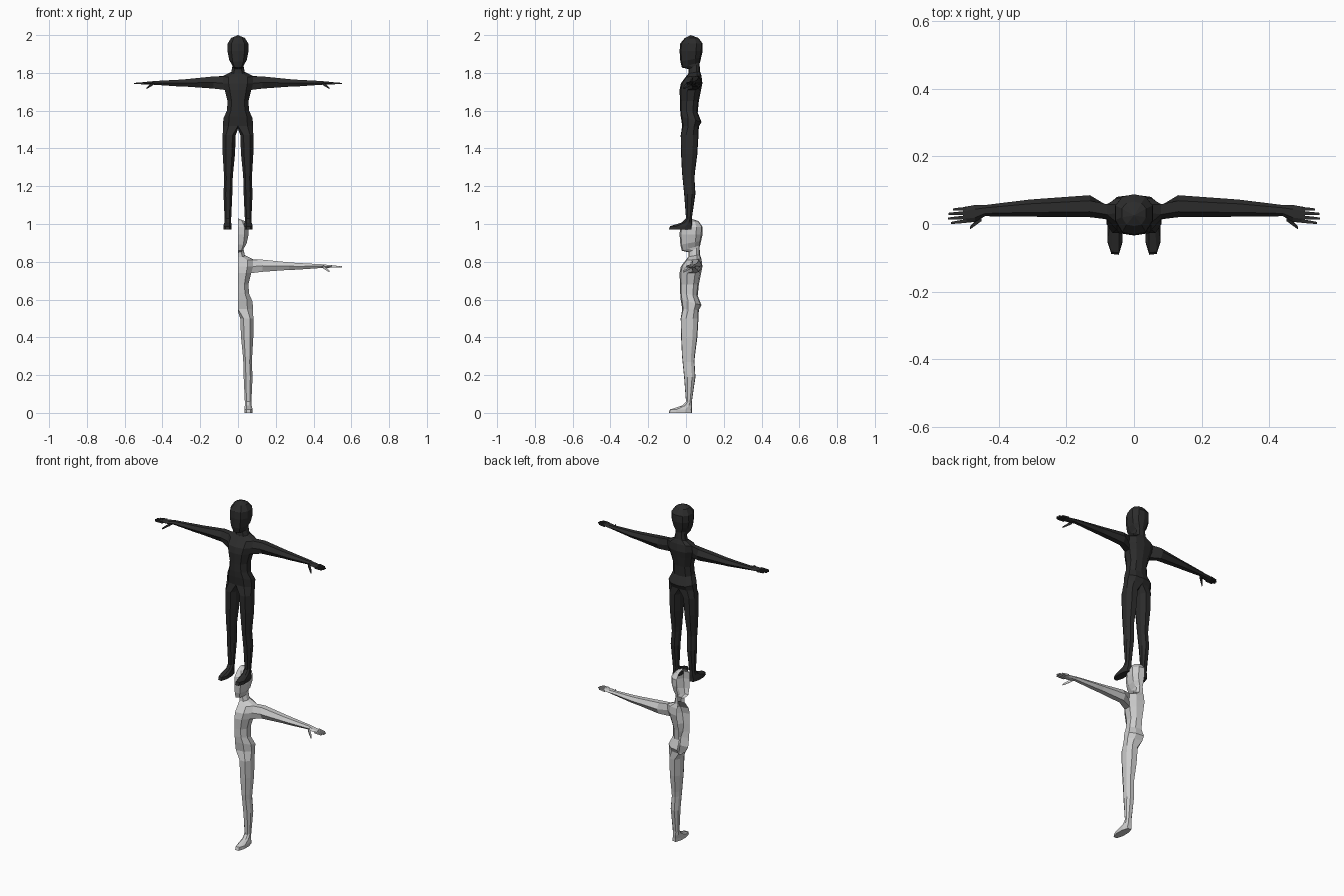
import bpy, bmesh
from mathutils import Vector

if "Cube" in bpy.data.objects:
    bpy.data.objects.remove(bpy.data.objects["Cube"])

# torso, neck and head rings: z front, z back, y front, y back, half width
BODY = [(.55, .545, -.02, .068, .08), (.60, .57, -.028, .082, .077),
        (.635, .62, -.031, .062, .059), (.68, .68, -.032, .068, .055),
        (.74, .74, -.034, .08, .07), (.775, .775, -.027, .087, .08),
        (.808, .815, -.002, .082, .08), (.826, .838, .012, .074, .036),
        (.85, .88, .014, .072, .028), (.858, .888, -.022, .075, .03),
        (.89, .91, -.03, .08, .046), (.945, .945, -.034, .088, .056),
        (.985, .985, -.031, .088, .055), (1.015, 1.015, -.006, .066, .036)]
BODY_UV = [(0, 0), (.62, .06), (1, .36), (1, .72), (.62, .94), (0, 1)]

# leg and foot rings: z, x inner, x outer, y front, y back
LEG = [(.50, .012, .081, -.028, .066), (.40, .016, .081, -.026, .06),
       (.30, .026, .075, -.021, .047), (.27, .028, .073, -.018, .045),
       (.19, .03, .077, -.01, .05), (.06, .036, .071, 0, .031),
       (.038, .036, .072, -.022, .032), (.018, .034, .078, -.085, .031),
       (0, .034, .078, -.091, .032)]
LEG_UV = [(.25, 0), (.75, .02), (1, .3), (1, .7), (.75, .97), (.25, 1), (0, .7), (0, .3)]

# arm rings: x, y front, y back, z bottom, z top
ARM = [(.13, .02, .085, .747, .811), (.27, .021, .075, .757, .797),
       (.31, .022, .072, .758, .794), (.44, .023, .056, .767, .787),
       (.47, .006, .056, .768, .784), (.505, .003, .05, .769, .781)]
ARM_UV = [(.25, 0), (.75, 0), (1, .5), (.75, 1), (.25, 1), (0, .5)]


def lerp(a, b, t):
    return a + (b - a) * t


def bridge(bm, a, b, skip=(), closed=True):
    n = len(a)
    for i in range(n if closed else n - 1):
        if i not in skip:
            j = (i + 1) % n
            bm.faces.new((a[i], a[j], b[j], b[i]))


def digit(bm, start, end, r0, r1):
    # tapered four-sided finger
    rings = []
    for p, r in ((start, r0), (Vector(start).lerp(Vector(end), .6), (r0 + r1) / 2), (end, r1)):
        rings.append([bm.verts.new(Vector(p) + Vector((0, dy * r, dz * r)))
                      for dy, dz in ((-1, -1), (1, -1), (1, 1), (-1, 1))])
    for a, b in zip(rings, rings[1:]):
        bridge(bm, a, b)
    bm.faces.new(rings[-1])


def half_figure(name):
    bm = bmesh.new()
    # torso and head, open along the centre plane, with an armhole in the side
    rings = [[bm.verts.new((u * w, lerp(yf, yb, v), lerp(zf, zb, v))) for u, v in BODY_UV]
             for zf, zb, yf, yb, w in BODY]
    for k, (a, b) in enumerate(zip(rings, rings[1:])):
        bridge(bm, a, b, skip=(2,) if k in (4, 5) else (), closed=False)
    crown = bm.verts.new((0, .025, 1.03))
    for a, b in zip(rings[-1], rings[-1][1:]):
        bm.faces.new((a, b, crown))

    # leg and foot, from the hip ring closed by the crotch
    prev = rings[0] + [bm.verts.new((0, y, .535)) for y in (.045, .005)]
    for z, xi, xo, yf, yb in LEG:
        ring = [bm.verts.new((lerp(xi, xo, u), lerp(yf, yb, v), z)) for u, v in LEG_UV]
        bridge(bm, prev, ring)
        prev = ring
    bm.faces.new(prev)

    # arm and palm, from the armhole
    a, b, c = rings[4:7]
    prev = [a[2], a[3], b[3], c[3], c[2], b[2]]
    for x, yf, yb, zb, zt in ARM:
        ring = [bm.verts.new((x, lerp(yf, yb, u), lerp(zb, zt, v))) for u, v in ARM_UV]
        bridge(bm, prev, ring)
        prev = ring
    bm.faces.new(prev)

    # fingers and thumb
    for y0, xt, yt in ((.045, .535, .043), (.033, .548, .03), (.02, .55, .016), (.009, .541, .003)):
        digit(bm, (.495, y0, .775), (xt, yt, .774), .0055, .003)
    digit(bm, (.45, .018, .774), (.485, -.012, .748), .009, .004)

    bmesh.ops.recalc_face_normals(bm, faces=bm.faces)
    mesh = bpy.data.meshes.new(name)
    bm.to_mesh(mesh)
    bm.free()
    obj = bpy.data.objects.new(name, mesh)
    bpy.context.collection.objects.link(obj)
    return obj


# lower grey half figure
half_figure("half_body")

# upper dark full figure
full = half_figure("full_body")
full.location.z = .97
mirror = full.modifiers.new("Mirror", 'MIRROR')
mirror.use_clip = True
dark = bpy.data.materials.new("dark")
dark.diffuse_color = (.025, .025, .025, 1)
dark.use_nodes = True
dark.node_tree.nodes["Principled BSDF"].inputs["Base Color"].default_value = dark.diffuse_color
full.data.materials.append(dark)
